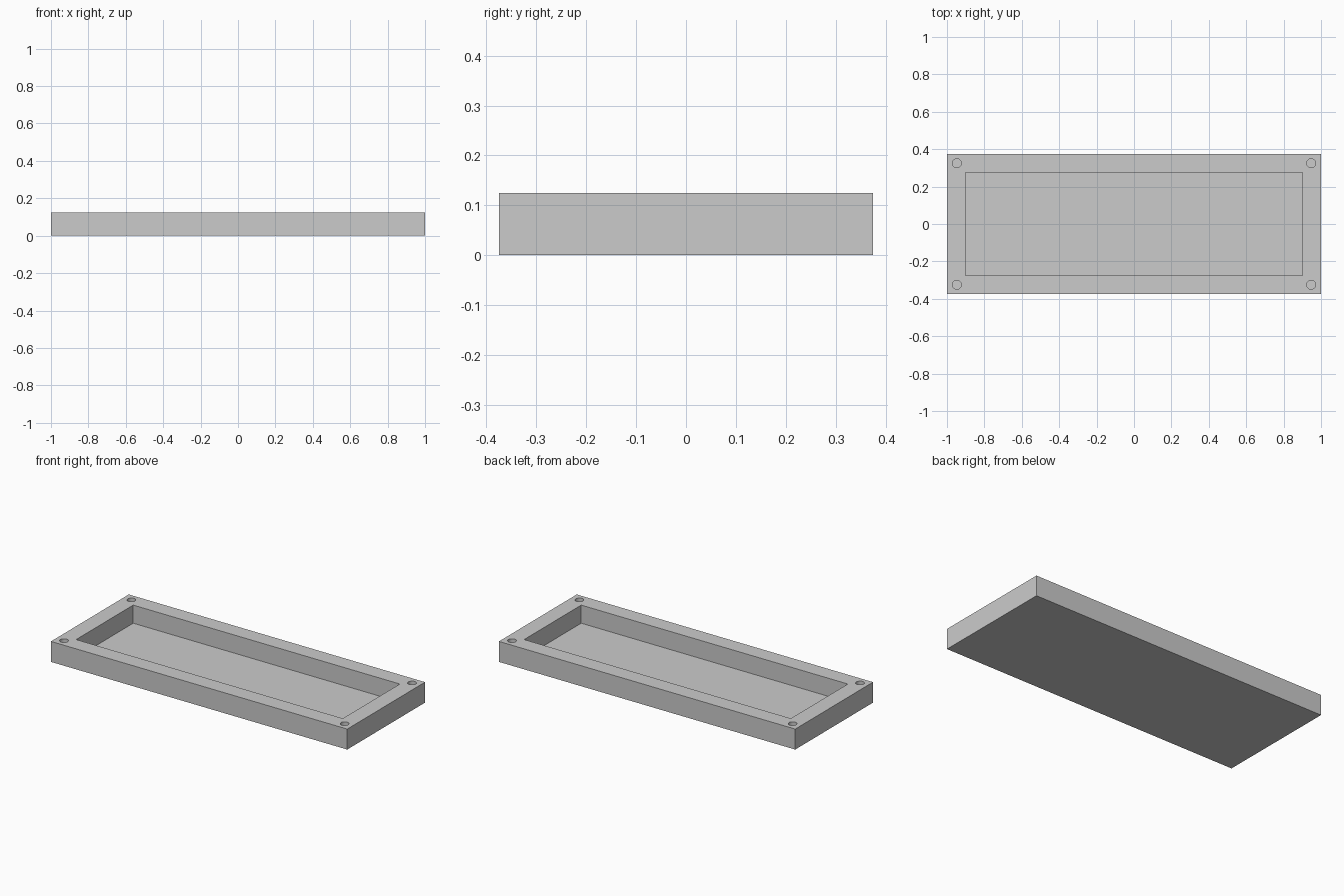
import bpy

old = bpy.data.objects.get("Cube")
if old:
    bpy.data.objects.remove(old, do_unlink=True)

LENGTH, WIDTH, HEIGHT = 2.0, 0.75, 0.125
FLOOR = 0.0145           # thickness left under the recess
HOLE_BOTTOM = 0.0145

grey = bpy.data.materials.new("plain grey")
grey.use_nodes = True
colour = (0.6, 0.6, 0.6, 1)
grey.diffuse_color = colour
grey.node_tree.nodes["Principled BSDF"].inputs["Base Color"].default_value = colour


def box(name, sx, sy, z0, z1):
    bpy.ops.mesh.primitive_cube_add(size=1, location=(0, 0, (z0 + z1) / 2))
    ob = bpy.context.object
    ob.name = name
    ob.scale = (sx, sy, z1 - z0)
    bpy.ops.object.transform_apply(location=True, rotation=False, scale=True)
    ob.data.materials.append(grey)
    return ob


def cut(target, cutter):
    mod = target.modifiers.new(cutter.name, 'BOOLEAN')
    mod.operation = 'DIFFERENCE'
    mod.solver = 'EXACT'
    mod.object = cutter
    bpy.context.view_layer.objects.active = target
    bpy.ops.object.modifier_apply(modifier=mod.name)
    bpy.data.objects.remove(cutter, do_unlink=True)


# Tray block with a rectangular recess
tray = box("tray", LENGTH, WIDTH, 0, HEIGHT)
cut(tray, box("recess_cutter", 1.8, 0.55, FLOOR, HEIGHT + 0.1))

# Blind screw hole in each corner of the rim
for sx in (-1, 1):
    for sy in (-1, 1):
        depth = HEIGHT + 0.1 - HOLE_BOTTOM
        bpy.ops.mesh.primitive_cylinder_add(
            vertices=32, radius=0.024, depth=depth,
            location=(sx * 0.947, sy * 0.325, HOLE_BOTTOM + depth / 2))
        hole = bpy.context.object
        hole.name = "screw_hole_cutter"
        hole.data.materials.append(grey)
        cut(tray, hole)

# Smooth the hole walls, keep the block edges sharp
bpy.ops.object.select_all(action='DESELECT')
tray.select_set(True)
bpy.context.view_layer.objects.active = tray
bpy.ops.object.shade_smooth_by_angle()
